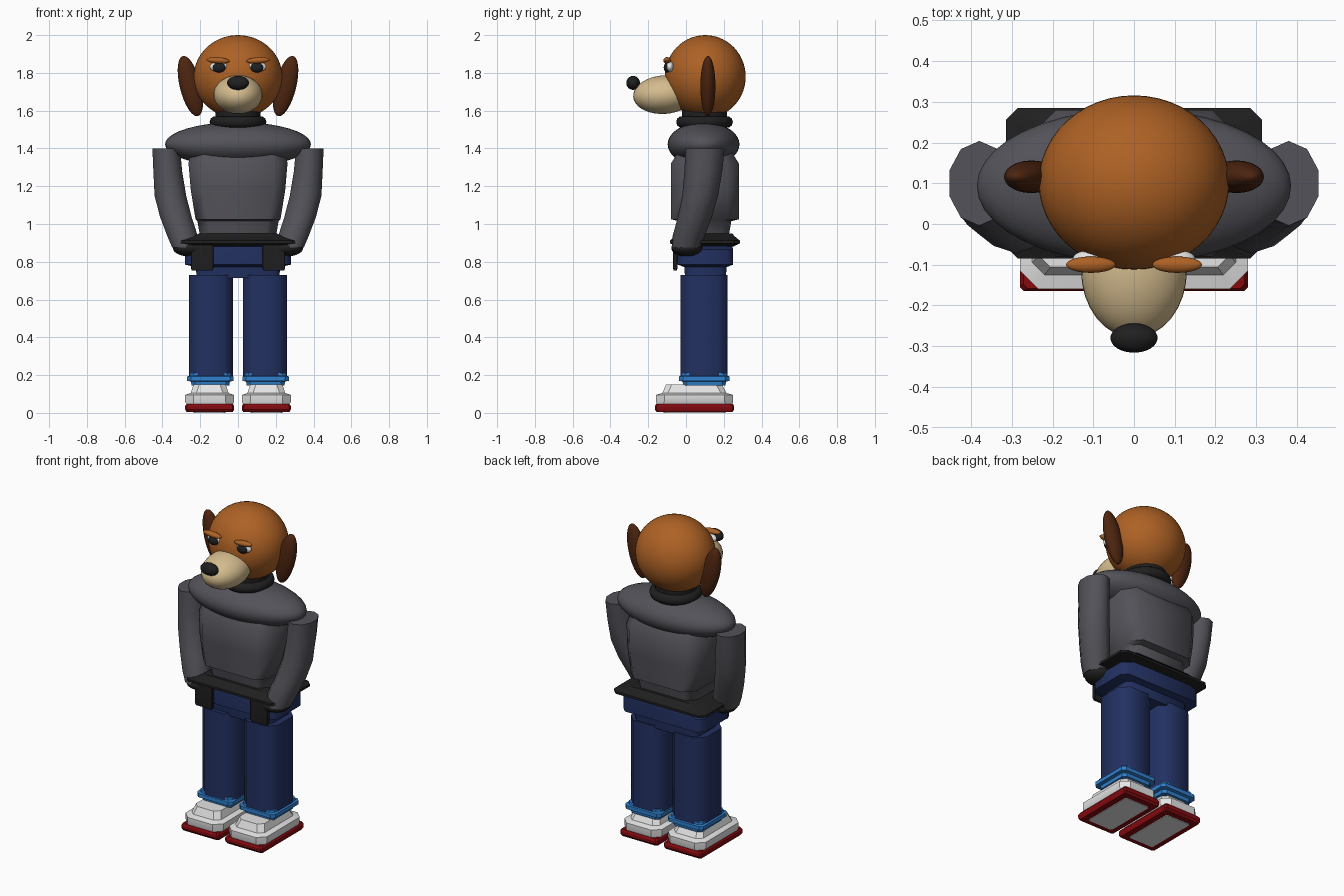
import bpy, bmesh, math
from mathutils import Vector

cube = bpy.data.objects.get("Cube")
if cube:
    bpy.data.objects.remove(cube, do_unlink=True)


def material(name, r, g, b):
    m = bpy.data.materials.new(name)
    m.use_nodes = True
    m.diffuse_color = (r, g, b, 1)
    m.node_tree.nodes["Principled BSDF"].inputs["Base Color"].default_value = (r, g, b, 1)
    return m


fur = material("orange brown fur", .42, .12, .018)
ear_brown = material("dark brown ear", .075, .018, .005)
tan = material("tan snout", .66, .5, .27)
black = material("black", .014, .014, .014)
grey = material("grey sweater", .085, .085, .1)
navy = material("navy trousers", .016, .03, .12)
sky = material("bright blue cuff", .03, .22, .63)
white = material("white", .78, .78, .78)
red = material("dark red sole", .24, .003, .005)


def smooth(ob, degrees):
    bpy.ops.object.select_all(action='DESELECT')
    ob.select_set(True)
    bpy.context.view_layer.objects.active = ob
    bpy.ops.object.shade_smooth_by_angle(angle=math.radians(degrees))


def ball(name, mat, loc, radii, rot=(0, 0, 0), segments=32, rings=18):
    bpy.ops.mesh.primitive_uv_sphere_add(segments=segments, ring_count=rings,
                                         radius=1, location=loc, rotation=rot)
    ob = bpy.context.object
    ob.name = name
    ob.scale = radii
    ob.data.materials.append(mat)
    smooth(ob, 60)
    return ob


def chamfered(hx, hy, cut):
    """Rectangle outline with cut corners."""
    c = cut
    return [(hx, -hy + c), (hx, hy - c), (hx - c, hy), (c - hx, hy),
            (-hx, hy - c), (-hx, c - hy), (c - hx, -hy), (hx - c, -hy)]


def oval(rx, ry, n=10):
    return [(rx * math.cos(math.tau * (i + .5) / n),
             ry * math.sin(math.tau * (i + .5) / n)) for i in range(n)]


def loft(name, mat, sections, degrees=30):
    """Skin a stack of (centre, outline) sections and cap both ends."""
    bm = bmesh.new()
    loops = [[bm.verts.new(Vector(c) + Vector((x, y, 0))) for x, y in outline]
             for c, outline in sections]
    n = len(loops[0])
    for a, b in zip(loops, loops[1:]):
        for i in range(n):
            j = (i + 1) % n
            bm.faces.new((a[i], a[j], b[j], b[i]))
    bm.faces.new(loops[0][::-1])
    bm.faces.new(loops[-1])
    bmesh.ops.recalc_face_normals(bm, faces=bm.faces)
    mesh = bpy.data.meshes.new(name)
    bm.to_mesh(mesh)
    bm.free()
    ob = bpy.data.objects.new(name, mesh)
    bpy.context.collection.objects.link(ob)
    mesh.materials.append(mat)
    smooth(ob, degrees)
    return ob


def block(name, mat, x, y, rows, degrees=30):
    """Loft of cut-corner rectangles; rows are (z, half x, half y, cut)."""
    return loft(name, mat, [((x, y, z), chamfered(hx, hy, c)) for z, hx, hy, c in rows], degrees)


# Head
ball("head", fur, (0, .102, 1.78), (.234, .214, .22), segments=48, rings=28)
ball("snout", tan, (0, -.115, 1.685), (.13, .165, .102), (math.radians(4), 0, 0))
ball("nose", black, (0, -.28, 1.747), (.058, .036, .037))

# Collar, shoulders and torso
bpy.ops.mesh.primitive_torus_add(location=(0, .098, 1.54), major_radius=.118,
                                 minor_radius=.032, major_segments=32, minor_segments=10)
collar = bpy.context.object
collar.name = "collar"
collar.data.materials.append(black)
smooth(collar, 60)
loft("neck", black, [((0, .098, z), oval(.12, .12, 24)) for z in (1.48, 1.6)])
ball("shoulders", grey, (0, .093, 1.422), (.386, .19, .117), segments=40, rings=20)
block("torso", grey, 0, .1, [(.93, .2, .125, .05), (1.015, .215, .14, .06),
                             (1.025, .225, .18, .06), (1.18, .25, .18, .06),
                             (1.32, .262, .18, .07), (1.4, .25, .13, .07)], 50)

# Belt and hips
block("belt", black, 0, .1, [(.88, .215, .15, .02), (.898, .315, .185, .03),
                             (.912, .315, .185, .03), (.937, .23, .155, .02),
                             (.95, .205, .145, .02)])
block("hips", navy, 0, .103, [(.715, .22, .108, .03), (.772, .222, .112, .03),
                              (.785, .28, .147, .035), (.865, .28, .147, .035),
                              (.89, .21, .14, .03)], 50)

for side, s in (("left", 1), ("right", -1)):
    # Face details
    ball(side + "_ear", ear_brown, (s * .252, .116, 1.73), (.056, .04, .164),
         (0, s * math.radians(14), 0))
    ball(side + "_eye", white, (s * .1, -.085, 1.832), (.05, .022, .028))
    ball(side + "_pupil", black, (s * .1, -.1, 1.828), (.034, .018, .026))
    ball(side + "_eyebrow", fur, (s * .106, -.1, 1.866), (.061, .02, .017),
         (0, s * math.radians(-4), 0))

    # Arm bent forward to the hand
    path = [(1.4, .38, .1, .077, .104), (1.28, .372, .092, .08, .1),
            (1.15, .358, .075, .088, .095), (1.04, .33, .048, .088, .09),
            (.94, .295, .015, .085, .085), (.875, .277, 0, .075, .075)]
    loft(side + "_arm", grey, [((s * x, y, z), oval(rx, ry)) for z, x, y, rx, ry in path], 50)
    ball(side + "_hand", black, (s * .255, .005, .872), (.09, .083, .044), segments=20, rings=12)
    block(side + "_pocket", black, s * .19, -.057,
          [(.755, .055, .009, .003), (.768, .06, .012, .003), (.89, .06, .012, .003)])

    # Leg with rolled cuff
    block(side + "_leg", navy, s * .143, .096,
          [(z, .116, .125, .05) for z in (.19, .73)], 50)
    block(side + "_cuff", sky, s * .146, .097,
          [(.145, .1, .112, .02), (.166, .103, .115, .02), (.17, .123, .133, .02),
           (.193, .123, .133, .02), (.197, .11, .122, .02), (.21, .108, .12, .02)])

    # Shoe: wide base with a narrower upper set back from the toe
    x = s * .15
    foot = [(.045, .045, .122, .2, .035), (.06, .045, .13, .205, .045),
            (.095, .045, .13, .205, .045), (.105, .045, .1, .17, .03),
            (.15, .042, .085, .148, .03)]
    loft(side + "_shoe", white, [((x, y, z), chamfered(hx, hy, c)) for z, y, hx, hy, c in foot], 35)
    block(side + "_sole", red, x, .045,
          [(.004, .122, .2, .008), (.018, .13, .21, .01), (.036, .13, .21, .01),
           (.048, .122, .203, .01)])
    block(side + "_sole_panel", white, x, .045, [(z, .085, .165, .008) for z in (0, .008)])
